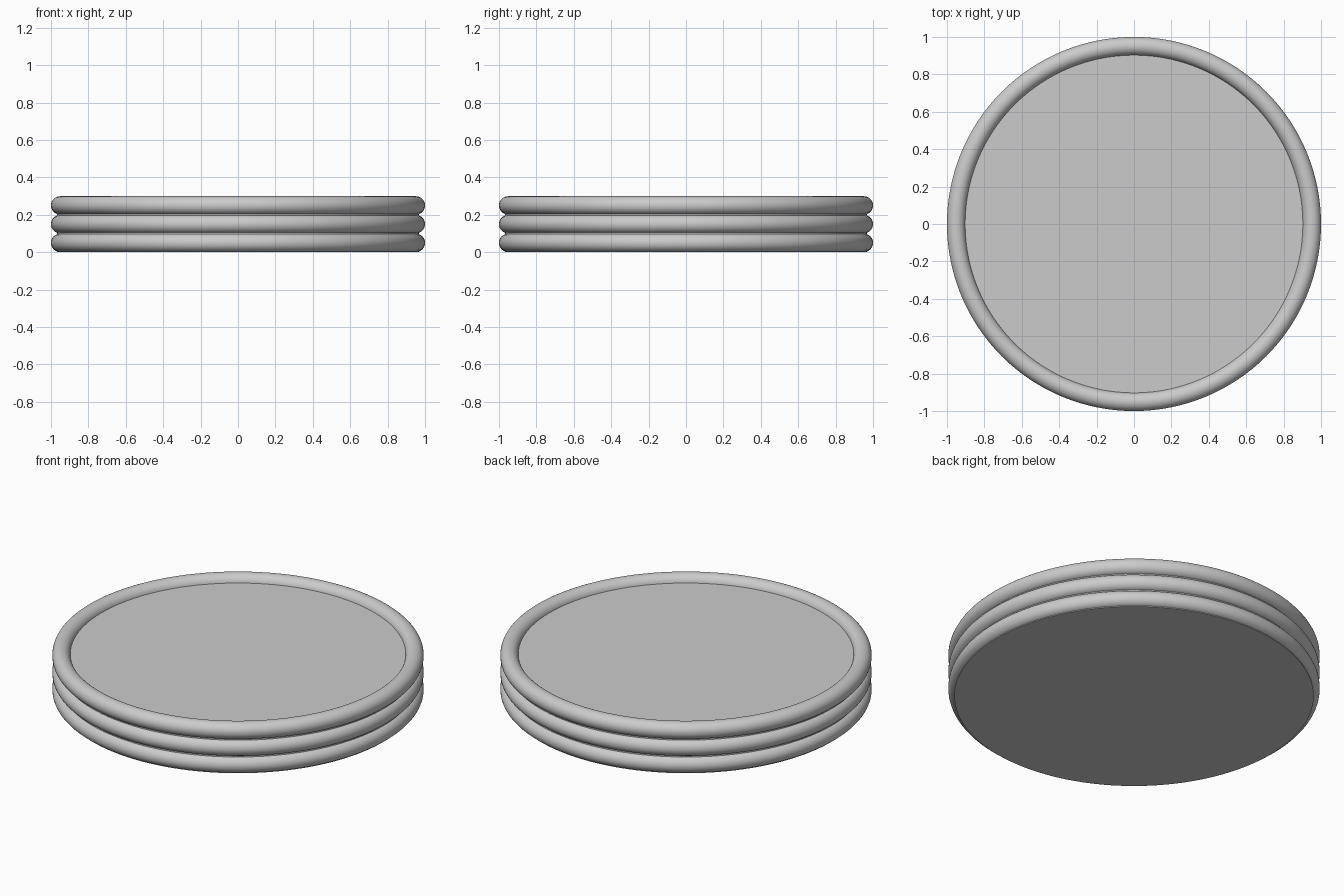
import bpy
import math

cube = bpy.data.objects.get("Cube")
if cube:
    bpy.data.objects.remove(cube, do_unlink=True)

SEGMENTS = 128
TUBE = 0.049          # thickness radius of each ring
MAJOR = 1 - TUBE      # so the outer edge reaches radius 1
SPACING = 0.1

grey = bpy.data.materials.new("light grey")
grey.use_nodes = True
colour = (0.6, 0.6, 0.6, 1)
grey.diffuse_color = colour
grey.node_tree.nodes["Principled BSDF"].inputs["Base Color"].default_value = colour


def finish(name):
    """Name, colour and smooth the active object."""
    obj = bpy.context.object
    obj.name = name
    obj.data.materials.append(grey)
    bpy.ops.object.shade_smooth_by_angle(angle=math.radians(35))


# Solid disc: flat underside and the recessed floor inside the top ring
FLOOR = 0.258
bpy.ops.mesh.primitive_cylinder_add(vertices=SEGMENTS, radius=0.967, depth=FLOOR,
                                    location=(0, 0, FLOOR / 2))
finish("core_disc")

# Three stacked rounded rings around the disc
for i, name in enumerate(("bottom_ring", "middle_ring", "top_ring")):
    bpy.ops.mesh.primitive_torus_add(major_segments=SEGMENTS, minor_segments=32,
                                     major_radius=MAJOR, minor_radius=TUBE,
                                     location=(0, 0, SPACING * (i + 0.5)))
    finish(name)
